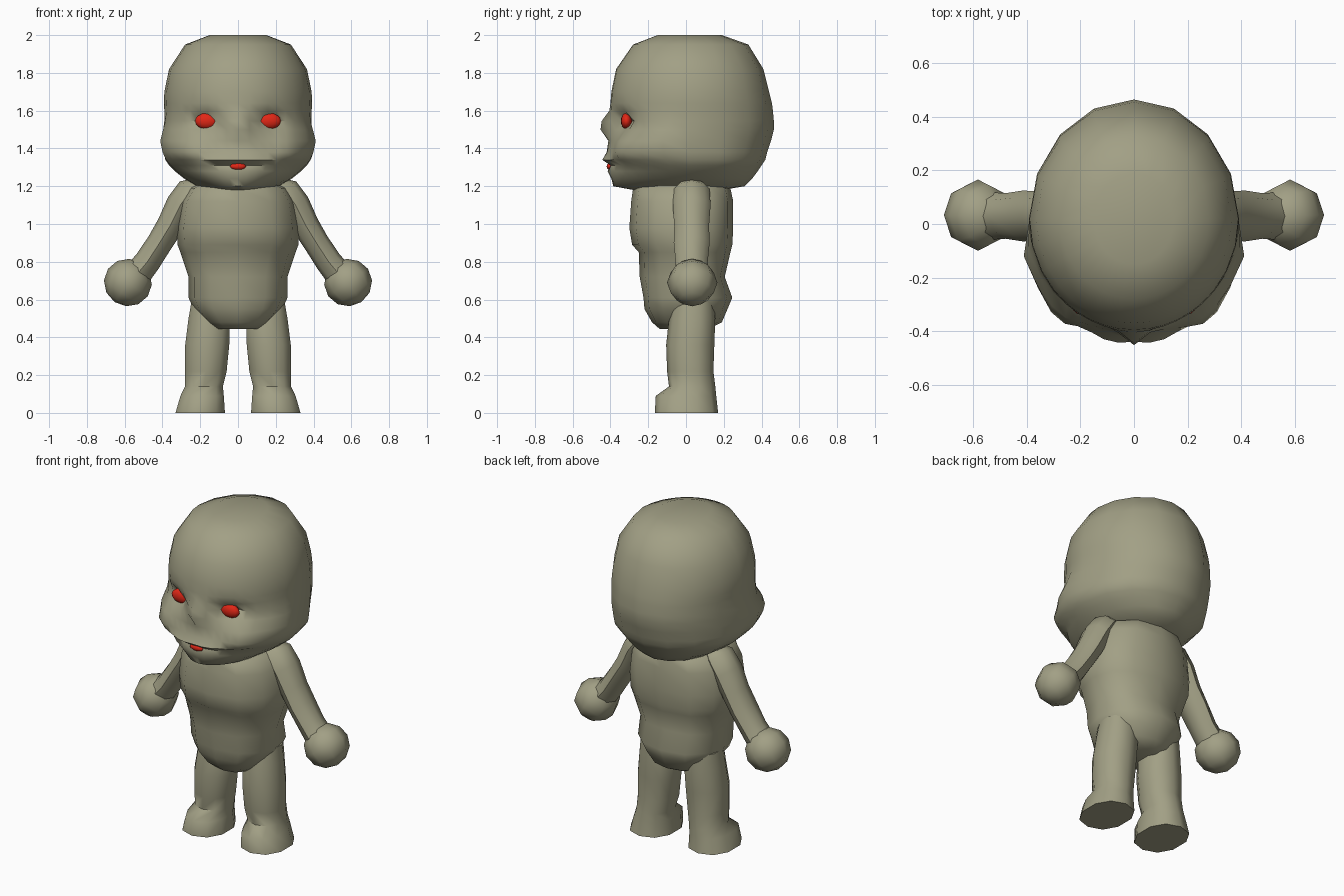
import bpy, bmesh, math
from mathutils import Vector, Matrix

if "Cube" in bpy.data.objects:
    bpy.data.objects.remove(bpy.data.objects["Cube"])


def material(name, rgb):
    m = bpy.data.materials.new(name)
    m.diffuse_color = (*rgb, 1)
    m.use_nodes = True
    m.node_tree.nodes["Principled BSDF"].inputs["Base Color"].default_value = m.diffuse_color
    return m


CLAY = material("grey_green_clay", (0.36, 0.35, 0.235))
RED = material("red", (0.75, 0.02, 0.008))


def finish(name, bm, mat, angle=50):
    bmesh.ops.recalc_face_normals(bm, faces=bm.faces)
    me = bpy.data.meshes.new(name)
    bm.to_mesh(me)
    bm.free()
    me.materials.append(mat)
    ob = bpy.data.objects.new(name, me)
    bpy.context.collection.objects.link(ob)
    bpy.ops.object.select_all(action='DESELECT')
    ob.select_set(True)
    bpy.context.view_layer.objects.active = ob
    bpy.ops.object.shade_smooth_by_angle(angle=math.radians(angle))
    return ob


def loft(name, rings, mat=CLAY, angle=50):
    """Skin a stack of closed rings and cap both ends."""
    bm = bmesh.new()
    vs = [[bm.verts.new(p) for p in r] for r in rings]
    n = len(vs[0])
    for a, b in zip(vs, vs[1:]):
        for i in range(n):
            bm.faces.new((a[i], a[(i + 1) % n], b[(i + 1) % n], b[i]))
    bm.faces.new(vs[0])
    bm.faces.new(vs[-1])
    return finish(name, bm, mat, angle)


def oval(z, cx, w, y0, y1, angles, cy=None, power=1.0):
    """Horizontal ring with separate front and back depth."""
    cy = (y0 + y1) / 2 if cy is None else cy
    pts = []
    for d in angles:
        s, c = math.sin(math.radians(d)), math.cos(math.radians(d))
        sx = math.copysign(abs(s) ** power, s)
        sy = abs(c) ** power
        y = cy + (y0 - cy) * sy if c > 0 else cy + (y1 - cy) * sy
        pts.append(Vector((cx + w * sx, y, z)))
    return pts


def ball(name, loc, size, tilt, mat, seg, rows):
    bm = bmesh.new()
    bmesh.ops.create_uvsphere(bm, u_segments=seg, v_segments=rows, radius=1)
    m = Matrix.Translation(loc) @ Matrix.Rotation(tilt, 4, 'Y') @ Matrix.Diagonal((*size, 1))
    bmesh.ops.transform(bm, matrix=m, verts=bm.verts)
    return finish(name, bm, mat, 60)


# Head: ovals with finer columns on the face
half = [9, 17, 24, 32, 40, 50, 62, 76, 90, 112.5, 135, 157.5]
cols = [0] + half + [180] + [360 - a for a in reversed(half)]
# z, half width, front y, back y
head_rows = [(2.0, .15, -.15, .19), (1.95, .28, -.28, .33), (1.82, .365, -.37, .41),
             (1.7, .39, -.395, .44), (1.64, .392, -.40, .455), (1.6, .39, -.405, .46),
             (1.545, .39, -.41, .465), (1.5, .39, -.41, .465), (1.44, .39, -.41, .45),
             (1.38, .39, -.42, .43), (1.34, .385, -.44, .42), (1.31, .365, -.40, .40),
             (1.28, .335, -.415, .38), (1.24, .285, -.395, .35), (1.2, .22, -.385, .31),
             (1.175, .12, -.25, .16)]
# Face features: |x|, z, spread x, spread z, push x, push y
features = [(0, 1.52, .04, .04, 0, -.055),       # nose
            (.175, 1.545, .08, .045, 0, .085),   # eye socket
            (.29, 1.40, .09, .06, .01, -.075),   # cheek
            (.40, 1.44, .06, .08, .035, -.02),   # jaw side
            (.09, 1.34, .05, .03, 0, -.012)]     # upper lip


def sculpt(p):
    if p.y > 0:
        return p
    dx = dy = 0
    for x, z, sx, sz, px, py in features:
        g = math.exp(-((abs(p.x) - x) / sx) ** 2 - ((p.z - z) / sz) ** 2)
        dx += px * g
        dy += py * g
    return p + Vector((math.copysign(dx, p.x), dy, 0))


loft("head", [[sculpt(p) for p in oval(z, 0, w, f, b, cols, .02)]
              for z, w, f, b in head_rows], angle=60)

# Mouth and eyes
ball("mouth", (0, -.405, 1.305), (.045, .015, .018), 0, RED, 10, 6)
for s, side in ((1, "left"), (-1, "right")):
    ball(side + "_eye", (s * .163, -.315, 1.545), (.066, .03, .043), 0, RED, 14, 8)

# Torso: chest shelf, belly and rump
ring12 = [i * 30 for i in range(12)]
torso_rows = [(1.22, .2, -.22, .17), (1.19, .26, -.28, .235), (1.12, .305, -.29, .25),
              (.98, .325, -.30, .25), (.89, .32, -.285, .245), (.85, .305, -.25, .235),
              (.72, .262, -.245, .205), (.61, .262, -.225, .245), (.55, .235, -.22, .22),
              (.48, .17, -.18, .19), (.445, .12, -.14, .12)]
loft("torso", [oval(z, 0, w, f, b, ring12, 0, .85) for z, w, f, b in torso_rows])

# Legs with feet, arms and round hands
ring10 = [i * 36 for i in range(10)]
# z, centre x, half width, front y, back y
leg_rows = [(.59, .165, .085, -.075, .15), (.5, .152, .115, -.09, .155),
            (.36, .163, .122, -.105, .15), (.22, .17, .115, -.10, .145),
            (.14, .18, .105, -.09, .155), (.09, .19, .12, -.16, .16),
            (0, .2, .137, -.165, .17)]
# x, z, half thickness, half depth
arm_rows = [(.20, 1.22, .04, .06), (.245, 1.185, .075, .095), (.305, 1.10, .078, .10),
            (.36, .99, .072, .092), (.415, .90, .068, .095), (.48, .80, .07, .085),
            (.53, .74, .075, .088)]
for s, side in ((1, "left"), (-1, "right")):
    legs = []
    for z, cx, w, f, b in leg_rows:
        legs.append([Vector((s * p.x, p.y, p.z)) for p in oval(z, cx, w, f, b, ring10, None, .9)])
    loft(side + "_leg", legs)
    arm = []
    normal = Vector((.84, 0, .54))
    for x, z, t, d in arm_rows:
        ring = []
        for i in range(8):
            a = i * math.tau / 8
            p = Vector((x, .03, z)) + normal * (t * math.cos(a)) + Vector((0, d * math.sin(a), 0))
            ring.append(Vector((s * p.x, p.y, p.z)))
        arm.append(ring)
    loft(side + "_arm", arm)
    ball(side + "_hand", (s * .583, .033, .69), (.128, .133, .125), s * -.6, CLAY, 8, 6)
